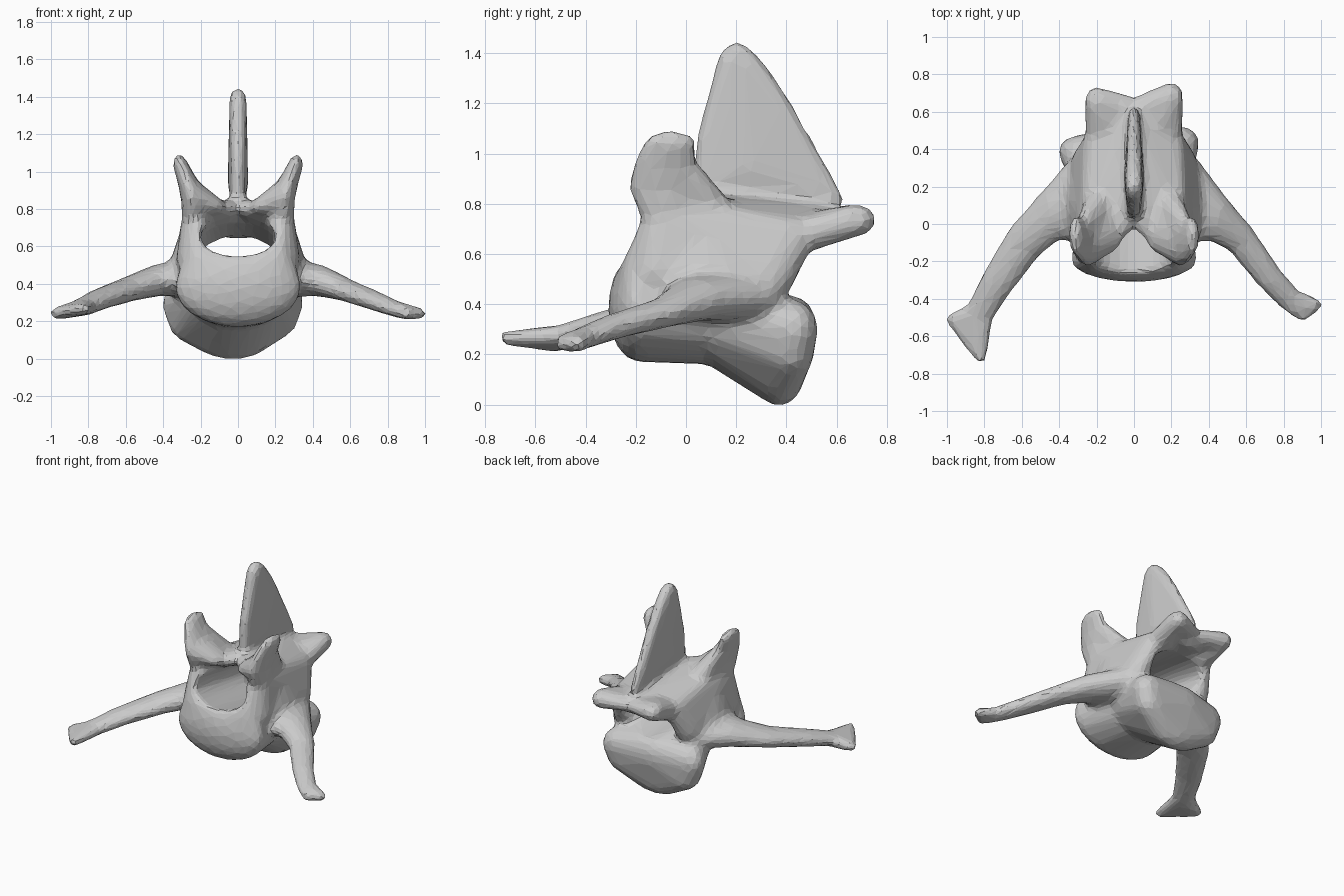
import bpy, bmesh
from mathutils import Matrix

if "Cube" in bpy.data.objects:
    bpy.data.objects.remove(bpy.data.objects["Cube"], do_unlink=True)

body = bmesh.new()


def hull(*blobs, side=1):
    """Add the convex hull of ellipsoids given as (x, y, z, rx, ry, rz)."""
    bm = bmesh.new()
    for x, y, z, rx, ry, rz in blobs:
        place = Matrix.Translation((x * side, y, z)) @ Matrix.Diagonal((rx, ry, rz, 1))
        bmesh.ops.create_icosphere(bm, subdivisions=3, radius=1, matrix=place)
    bmesh.ops.delete(bm, geom=bm.edges[:], context='EDGES_FACES')
    bmesh.ops.convex_hull(bm, input=bm.verts[:])
    bmesh.ops.delete(bm, geom=[v for v in bm.verts if not v.link_faces], context='VERTS')
    bmesh.ops.recalc_face_normals(bm, faces=bm.faces[:])
    part = bpy.data.meshes.new("part")
    bm.to_mesh(part)
    bm.free()
    body.from_mesh(part)
    bpy.data.meshes.remove(part)


def chain(blobs, side=1):
    for a, b in zip(blobs, blobs[1:]):
        hull(a, b, side=side)


# Drum-shaped body: rounded front end, waist, tilted and slightly skewed rear end
front = (0, -.19, .385, .34, .12, .215)
waist = (0, .1, .36, .28, .1, .2)
rear = [(-.03, .42, .3, .2, .1, .14), (.24, .435, .3, .11, .09, .11),
        (-.29, .385, .29, .115, .09, .12), (-.25, .38, .175, .115, .09, .09),
        (.21, .42, .21, .11, .09, .1), (-.03, .37, .12, .22, .1, .125)]
hull(front, waist)
hull(waist, *rear)

# Arch walls, plates and joint processes on both sides
for s in (1, -1):
    wall_front = (.235, -.07, .74, .065, .1, .1)
    wall_rear = (.21, .4, .66, .07, .11, .09)
    hull((.25, -.1, .53, .08, .12, .1), (.25, .3, .5, .09, .13, .1),
         wall_front, wall_rear, side=s)
    # Shoulder between the body and the wall
    hull(front, (.2, -.165, .55, .09, .09, .07), side=s)
    hull((.2, -.165, .55, .09, .09, .07), wall_front, side=s)
    # Upper joint process, with a slope down to the middle and to the rear
    cup = (.25, -.09, .87, .055, .14, .1)
    ear = (.28, -.085, .96, .045, .125, .07)
    slope = (.2, .1, .8, .07, .07, .06)
    chain([wall_front, cup, ear, (.312, -.06, 1.045, .038, .105, .047)], side=s)
    hull(cup, (.12, -.06, .81, .06, .09, .045), slope, side=s)
    hull(ear, slope, side=s)
    # Roof plate, rising to the middle
    hull((.2, .04, .76, .08, .1, .06), (.05, .03, .8, .05, .1, .05),
         (.03, .5, .74, .05, .1, .06), wall_rear, (.19, .45, .68, .06, .1, .07), side=s)
    # Lower joint process
    end = (.2, .665 + .012 * s, .735, .065, .082, .065)
    hull((.18, .48, .68, .08, .1, .07), end, side=s)
    hull(end, (.03, .61, .72, .05, .08, .05), (.1, .45, .7, .07, .1, .06), side=s)

# Underside of the roof along the middle
hull((0, .15, .76, .14, .08, .06), (0, .58, .7, .14, .07, .06))

# Thin upright fin
hull((0, .06, .85, .035, .03, .05), (0, .07, 1.04, .035, .035, .03),
     (0, .165, 1.37, .045, .04, .05), (0, .2, 1.403, .045, .045, .045),
     (0, .24, 1.38, .045, .04, .045), (0, .31, 1.3, .04, .04, .04),
     (0, .375, 1.2, .04, .04, .04), (0, .25, .95, .055, .1, .1),
     (0, .59, .82, .03, .04, .04))

# Wing roots, blended up into the walls
root = (.31, .135, .43, .075, .235, .1)
for s in (1, -1):
    hull(root, (.27, .08, .62, .055, .16, .07), side=s)

# Left wing
elbow = (.84, -.41, .265, .067, .067, .042)
chain([root, (.42, .05, .42, .1, .14, .085), (.565, -.075, .37, .088, .088, .06),
       (.715, -.275, .315, .075, .075, .052), elbow])
hull(elbow, (.975, -.43, .24, .034, .034, .034), (.9, -.49, .245, .034, .034, .038))

# Right wing, swept further forward with a flared tip
elbow = (.825, -.48, .275, .077, .077, .045)
chain([root, (.42, .07, .42, .1, .15, .085), (.58, -.09, .37, .11, .11, .062),
       (.73, -.31, .32, .092, .092, .054), elbow], side=-1)
hull(elbow, (.975, -.51, .24, .034, .034, .034), (.82, -.716, .265, .034, .034, .03),
     side=-1)

mesh = bpy.data.meshes.new("bone_parts")
body.to_mesh(mesh)
body.free()
bone = bpy.data.objects.new("spine_bone", mesh)
bpy.context.collection.objects.link(bone)

# Sloping oval tunnel
cut_bm = bmesh.new()
bmesh.ops.create_cone(cut_bm, cap_ends=True, segments=32, radius1=1, radius2=1, depth=1,
                      matrix=Matrix.Translation((0, .2, .585))
                      @ Matrix.Rotation(-1.75, 4, 'X')
                      @ Matrix.Diagonal((.2, .118, 1.7, 1)))
cut_mesh = bpy.data.meshes.new("tunnel_cutter")
cut_bm.to_mesh(cut_mesh)
cut_bm.free()
cutter = bpy.data.objects.new("tunnel_cutter", cut_mesh)
cutter.hide_render = True
bpy.context.collection.objects.link(cutter)

# Fuse, cut, soften and reduce to facets
for name in ("fuse", "tunnel", "fuse_again", "soften", "facets"):
    kind = {"tunnel": 'BOOLEAN', "soften": 'SMOOTH', "facets": 'DECIMATE'}.get(name, 'REMESH')
    mod = bone.modifiers.new(name, kind)
    if kind == 'REMESH':
        mod.mode = 'VOXEL'
        mod.voxel_size = .017
    elif kind == 'BOOLEAN':
        mod.operation = 'DIFFERENCE'
        mod.object = cutter
    elif kind == 'SMOOTH':
        mod.factor = .5
        mod.iterations = 10
    else:
        mod.ratio = .08
bpy.context.view_layer.update()
graph = bpy.context.evaluated_depsgraph_get()
final = bpy.data.meshes.new_from_object(bone.evaluated_get(graph))
bone.modifiers.clear()
bone.data = final
final.name = "spine_bone"
bpy.data.objects.remove(cutter, do_unlink=True)
bpy.data.meshes.remove(cut_mesh)
bpy.data.meshes.remove(mesh)

# Flat facets in one bone grey
mat = bpy.data.materials.new("bone_grey")
mat.use_nodes = True
grey = (.6, .6, .6, 1)
mat.diffuse_color = grey
mat.node_tree.nodes["Principled BSDF"].inputs["Base Color"].default_value = grey
final.materials.clear()
final.materials.append(mat)
for p in final.polygons:
    p.use_smooth = False
    p.material_index = 0
